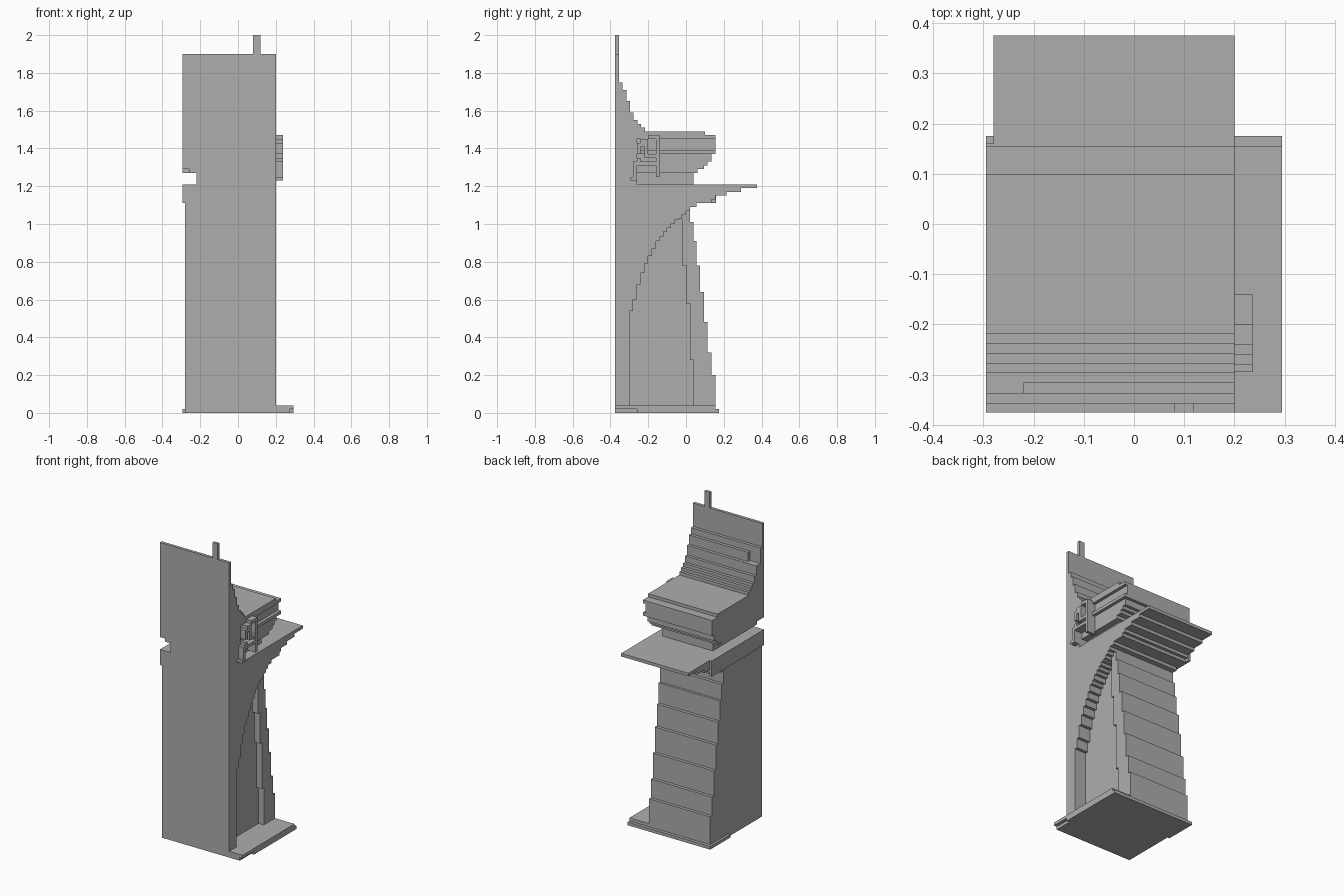
import bpy
import bmesh

if "Cube" in bpy.data.objects:
    bpy.data.objects.remove(bpy.data.objects["Cube"], do_unlink=True)

STONE = (0.42, 0.42, 0.42, 1.0)
stone = bpy.data.materials.new("grey_stone")
stone.use_nodes = True
stone.diffuse_color = STONE
stone.node_tree.nodes["Principled BSDF"].inputs["Base Color"].default_value = STONE

FRONT, LEFT_EDGE, WALL, RIGHT_EDGE = -0.375, -0.295, -0.28, 0.2


def prism(name, x0, x1, profile):
    """Extrude a (y, z) outline along x."""
    bm = bmesh.new()
    face = bm.faces.new([bm.verts.new((x0, y, z)) for y, z in profile])
    side = bmesh.ops.extrude_face_region(bm, geom=[face])["geom"]
    moved = [v for v in side if isinstance(v, bmesh.types.BMVert)]
    bmesh.ops.translate(bm, verts=moved, vec=(x1 - x0, 0, 0))
    bmesh.ops.recalc_face_normals(bm, faces=bm.faces)
    mesh = bpy.data.meshes.new(name)
    bm.to_mesh(mesh)
    bm.free()
    mesh.materials.append(stone)
    obj = bpy.data.objects.new(name, mesh)
    bpy.context.scene.collection.objects.link(obj)
    return obj


def box(name, x0, x1, y0, y1, z0, z1):
    return prism(name, x0, x1, [(y0, z0), (y1, z0), (y1, z1), (y0, z1)])


def stairs(z, steps):
    """Stepped edge going up: each step is (y, top of step)."""
    points = []
    for y, top in steps:
        points += [(y, z), (y, top)]
        z = top
    return points


def stepped(name, x0, x1, z, steps, front=FRONT):
    edge = stairs(z, steps)
    return prism(name, x0, x1, [(front, z)] + edge + [(front, edge[-1][1])])


# Base slabs
box("base_lower", WALL, 0.275, FRONT, 0.175, 0, 0.02)
box("base_lower_right_strip", 0.275, 0.295, -0.26, 0.175, 0, 0.02)
box("base_lower_left_strip", LEFT_EDGE, WALL, -0.03, 0.175, 0, 0.02)
box("base_upper", WALL, 0.295, FRONT, 0.155, 0.02, 0.04)

# Tapering column: deep core, and a rear pier standing proud of it
taper = [(0.155, 0.2), (0.135, 0.32), (0.115, 0.48), (0.095, 0.64),
         (0.075, 0.78), (0.055, 0.91), (0.04, 1.01), (0.02, 1.09)]
stepped("column_core", WALL, 0.118, 0.04, taper)
pier_front = [(0.04, 0.28), (0.02, 0.58), (0.0, 0.78), (-0.02, 1.09)]
prism("rear_pier", 0.118, 0.156,
      stairs(0.04, taper) + stairs(0.04, pier_front)[::-1])

# Side slab with a stepped half arch
arch_tops = [0.54, 0.6, 0.68, 0.74, 0.79, 0.83, 0.87, 0.91, 0.93, 0.96,
             0.98, 1.0, 1.02, 1.03, 1.05, 1.07, 1.09]
arch = [(-0.3 + 0.02 * i, top) for i, top in enumerate(arch_tops)]
stepped("arch_slab", 0.118, RIGHT_EDGE, 0.04, arch)

# Overhanging table and its side ledge
stepped("table", WALL, RIGHT_EDGE, 1.09,
        [(0.055, 1.11), (0.135, 1.13), (0.155, 1.15), (0.215, 1.17),
         (0.29, 1.19), (0.375, 1.21)])
box("table_side_ledge", LEFT_EDGE, WALL, FRONT, 0.16, 1.11, 1.21)

# Neck and the solid front edge beside it
box("neck", -0.22, 0.14, FRONT, 0.04, 1.21, 1.27)
box("front_edge", 0.14, RIGHT_EDGE, FRONT, -0.26, 1.21, 1.49)

# Seat block: flared underside, ridges, top
box("seat_bottom", -0.26, 0.18, FRONT, 0.06, 1.27, 1.29)
box("seat_bottom_left", LEFT_EDGE, -0.26, -0.3, 0.06, 1.27, 1.29)
stepped("seat_flare", LEFT_EDGE, 0.18, 1.29,
        [(0.095, 1.31), (0.115, 1.33), (0.135, 1.37)])
box("seat_lower_ridge", LEFT_EDGE, RIGHT_EDGE, FRONT, 0.155, 1.37, 1.39)
box("seat_band", LEFT_EDGE, 0.18, FRONT, 0.155, 1.39, 1.45)
box("seat_upper_ridge", LEFT_EDGE, RIGHT_EDGE, FRONT, 0.155, 1.45, 1.47)
box("seat_top", LEFT_EDGE, RIGHT_EDGE, FRONT, 0.1, 1.47, 1.49)

# Curved back panel, one step stopping short on the left
stepped("back_curve", LEFT_EDGE, RIGHT_EDGE, 1.49,
        [(-0.217, 1.51), (-0.237, 1.53), (-0.257, 1.55), (-0.277, 1.59),
         (-0.296, 1.65), (-0.336, 1.75), (-0.356, 1.9)])
box("back_short_step", -0.22, RIGHT_EDGE, -0.336, -0.316, 1.65, 1.71)
box("finial", 0.08, 0.118, FRONT, -0.356, 1.9, 2.0)

# Scroll bracket on the right side
scroll = [(-0.16, -0.14, 1.25, 1.47), (-0.2, -0.16, 1.45, 1.47),
          (-0.22, -0.2, 1.35, 1.45), (-0.24, -0.22, 1.41, 1.45),
          (-0.26, -0.24, 1.37, 1.43), (-0.22, -0.16, 1.35, 1.37),
          (-0.26, -0.24, 1.31, 1.35), (-0.24, -0.16, 1.31, 1.33),
          (-0.28, -0.26, 1.25, 1.33), (-0.295, -0.26, 1.23, 1.25)]
for i, (y0, y1, z0, z1) in enumerate(scroll):
    box(f"scroll_bracket_{i + 1}", 0.18, 0.237, y0, y1, z0, z1)
